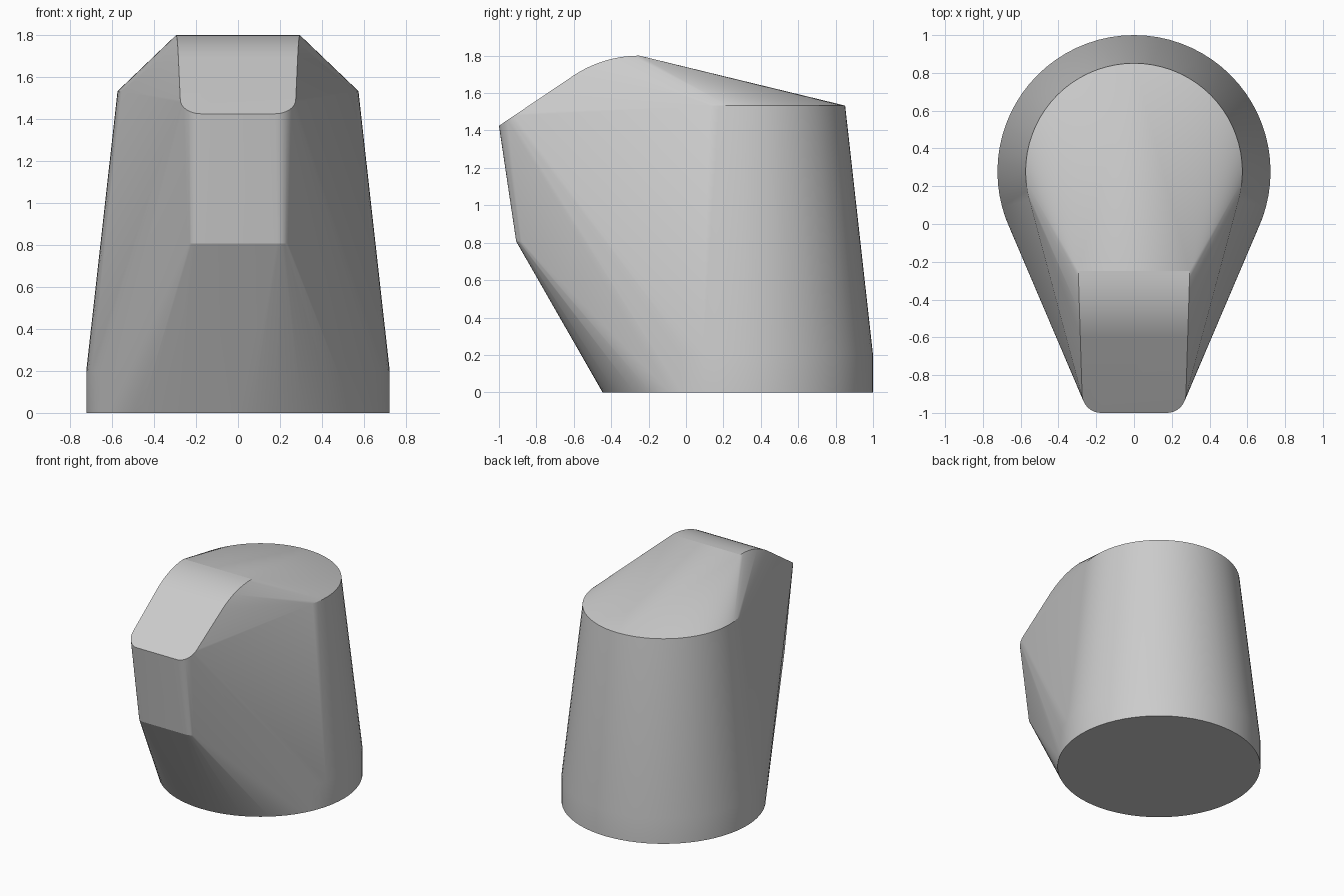
import bpy, bmesh
from math import sin, cos, pi, radians

if "Cube" in bpy.data.objects:
    bpy.data.objects.remove(bpy.data.objects["Cube"])

CY = 0.277  # centre of the round body


def ring(r, z, n=72):
    return [(r * cos(2 * pi * i / n), CY + r * sin(2 * pi * i / n), z) for i in range(n)]


def mirrored(pts):
    return [(s * x, y, z) for x, y, z in pts for s in (1, -1)]


def corner(w, y, r, height, n=8):
    # rounded front corner of half width w; height gives z for each y
    out = []
    for i in range(n + 1):
        a = pi / 2 * i / n
        py = y + r - r * sin(a)
        out.append((w - r + r * cos(a), py, height(py)))
    return out


# round body: short straight base, then tapering to the rim
points = ring(0.723, 0) + ring(0.723, 0.2) + ring(0.574, 1.533)

# curved ridge running forward from the peak
R, slope = 0.634, radians(33.5)
ridge = []
for i in range(11):
    a = slope * i / 10
    y = -0.25 - R * sin(a)
    ridge.append((0.295 - 0.02 * (-0.25 - y) / 0.65, y, 1.8 - R * (1 - cos(a))))
yk, zk = ridge[-1][1:]
points += mirrored(ridge)

# front nose: sloped upper lip and level lower lip
points += mirrored(corner(0.275, -1.0, 0.1, lambda y: 1.425 + (y + 1) * (zk - 1.425) / (yk + 1)))
points += mirrored(corner(0.25, -0.908, 0.065, lambda y: 0.807))

# wrap everything in one convex skin
bm = bmesh.new()
for p in points:
    bm.verts.new(p)
res = bmesh.ops.convex_hull(bm, input=bm.verts[:], use_existing_faces=False)
loose = {v for v in res["geom_interior"] + res["geom_unused"] if isinstance(v, bmesh.types.BMVert)}
loose |= {v for v in bm.verts if not v.link_faces}
bmesh.ops.delete(bm, geom=list(loose), context='VERTS')
bmesh.ops.dissolve_limit(bm, angle_limit=radians(0.3), verts=bm.verts[:], edges=bm.edges[:])
bmesh.ops.recalc_face_normals(bm, faces=bm.faces[:])
mesh = bpy.data.meshes.new("sculpted_cap")
bm.to_mesh(mesh)
bm.free()

body = bpy.data.objects.new("sculpted_cap", mesh)
bpy.context.collection.objects.link(body)
bpy.context.view_layer.objects.active = body
body.select_set(True)
bpy.ops.object.shade_smooth_by_angle(angle=radians(15))
